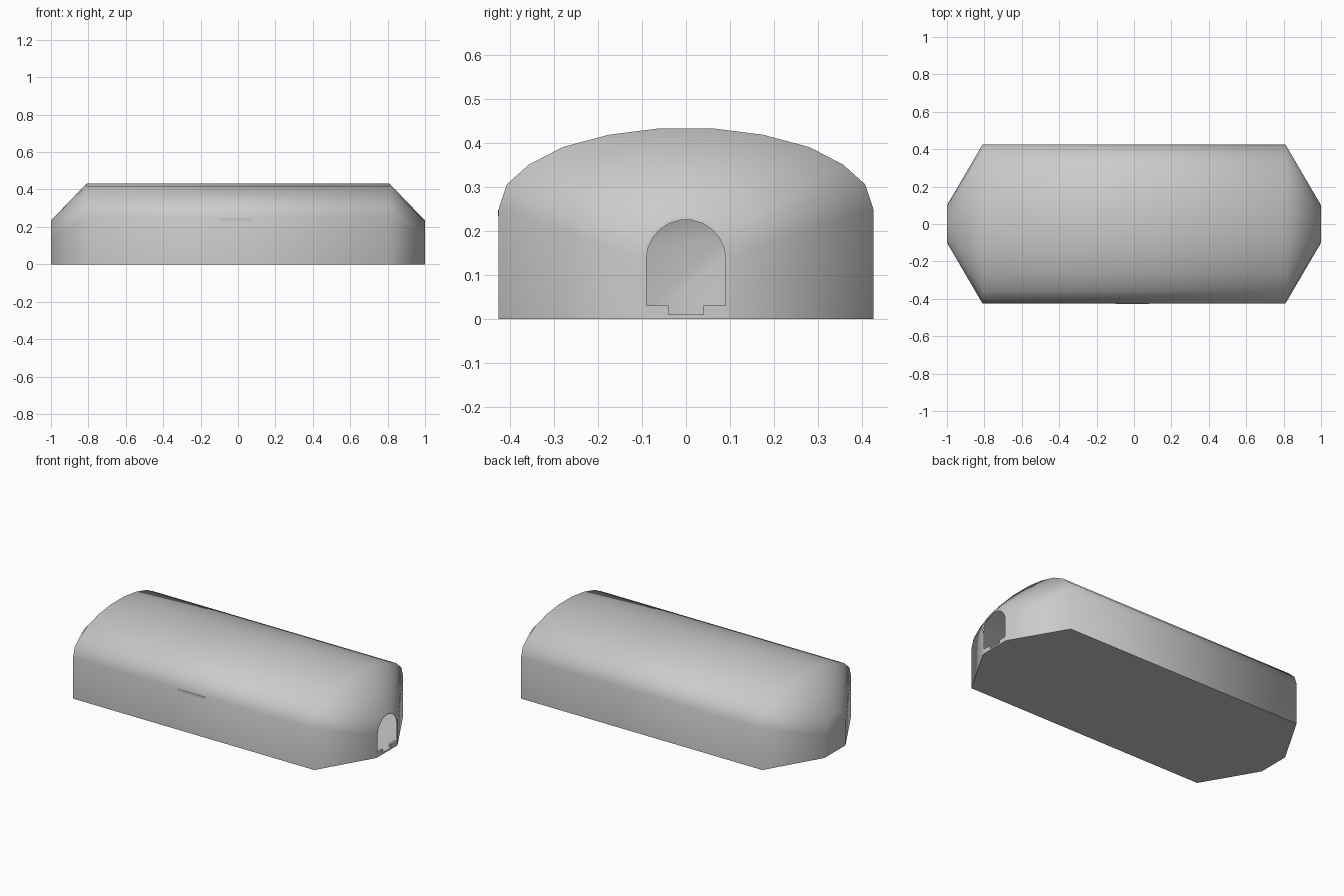
import bpy, bmesh, math

if "Cube" in bpy.data.objects:
    bpy.data.objects.remove(bpy.data.objects["Cube"])

# Half of the hall's cross-section (y, z), from ground to crown
HALF = [(0.425, 0.0), (0.425, 0.25), (0.407, 0.305), (0.357, 0.35),
        (0.28, 0.39), (0.175, 0.418), (0.065, 0.432)]


def mirrored(half):
    return half + [(-y, z) for y, z in reversed(half)]


def hall(inset, floor):
    pts = [(y - inset * min(1, y / 0.35), z - inset) for y, z in HALF]
    pts[0] = (pts[1][0], floor)
    return mirrored(pts)


def arch(radius, floor):
    pts = [(radius, floor)]
    for i in range(6):
        a = math.pi * i / 11
        pts.append((radius * math.cos(a), 0.135 + radius * math.sin(a)))
    return mirrored(pts)


def smooth(obj, degrees):
    bpy.ops.object.select_all(action='DESELECT')
    obj.select_set(True)
    bpy.context.view_layer.objects.active = obj
    bpy.ops.object.shade_smooth_by_angle(angle=math.radians(degrees))


def loft(name, sections):
    bm = bmesh.new()
    rings = [[bm.verts.new((x, y, z)) for y, z in pts] for x, pts in sections]
    for a, b in zip(rings, rings[1:]):
        for i in range(len(a)):
            j = (i + 1) % len(a)
            bm.faces.new((a[i], a[j], b[j], b[i]))
    bm.faces.new(rings[0])
    bm.faces.new(rings[-1])
    bmesh.ops.recalc_face_normals(bm, faces=bm.faces)
    mesh = bpy.data.meshes.new(name)
    bm.to_mesh(mesh)
    bm.free()
    obj = bpy.data.objects.new(name, mesh)
    bpy.context.collection.objects.link(obj)
    return obj


def box(name, lo, hi):
    bpy.ops.mesh.primitive_cube_add(size=1, location=[(a + b) / 2 for a, b in zip(lo, hi)])
    obj = bpy.context.object
    obj.name = name
    obj.scale = [b - a for a, b in zip(lo, hi)]
    return obj


# Hollow shell: outside from the closed end to the doorway, then back along the inside
shell = loft("shell", [
    (-1.0, arch(0.1, 0)), (-0.81, hall(0, 0)), (0.81, hall(0, 0)), (1.0, arch(0.1, 0)),
    (1.0, arch(0.09, 0.01)), (0.805, hall(0.01, 0.01)),
    (-0.805, hall(0.01, 0.01)), (-0.99, arch(0.09, 0.01))])
smooth(shell, 65)

# Raised sills on both sides of the doorway notch
for side, y0, y1 in (("front", -0.092, -0.04), ("back", 0.04, 0.092)):
    box("door_sill_" + side, (0.985, y0, 0.008), (1.0, y1, 0.03))

# Thin strip on the front wall
box("front_strip", (-0.1, -0.427, 0.232), (0.08, -0.42, 0.247))
